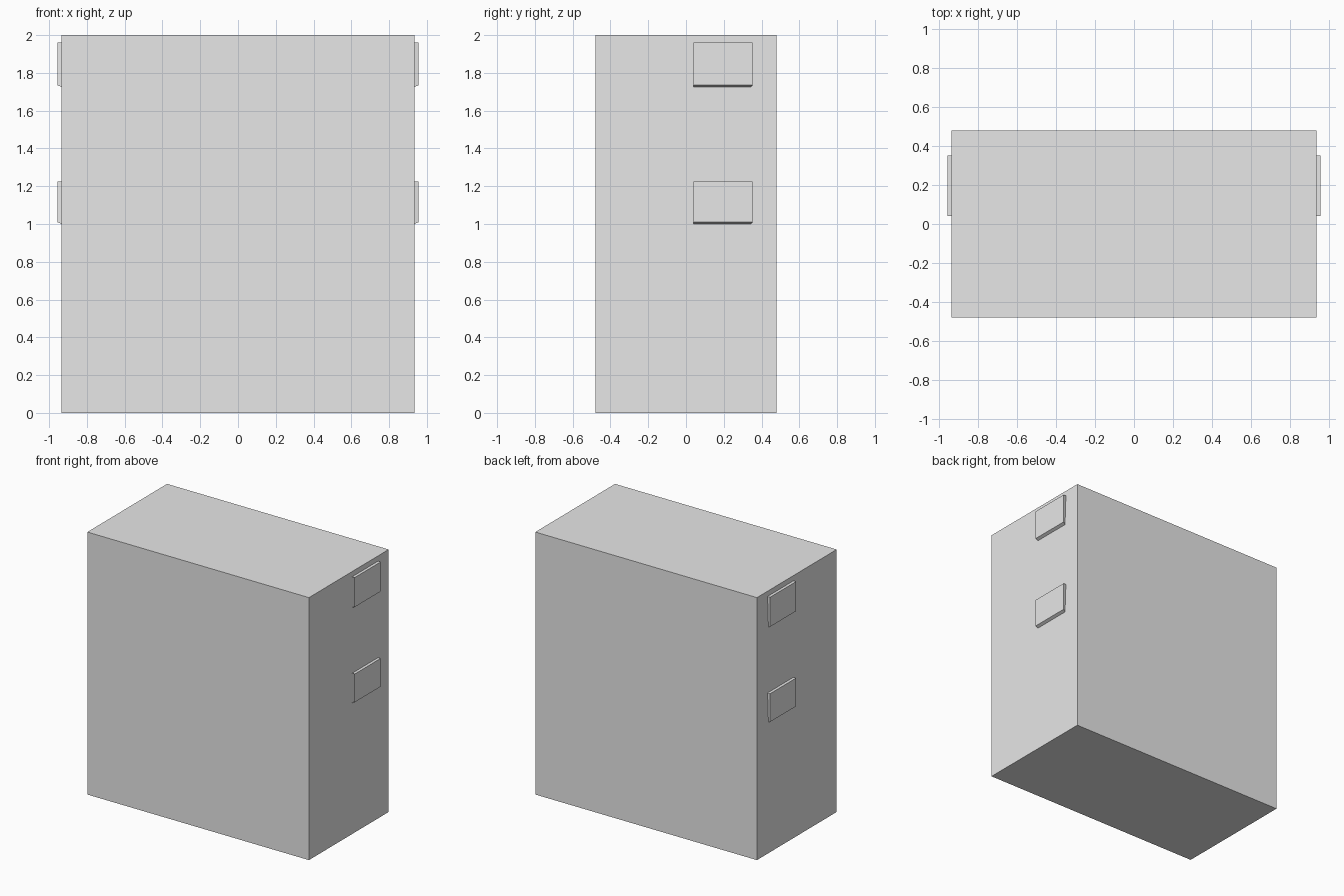
import bpy
import bmesh

cube = bpy.data.objects.get("Cube")
if cube:
    bpy.data.objects.remove(cube, do_unlink=True)

grey = bpy.data.materials.new("plain_grey")
grey.use_nodes = True
colour = (0.8, 0.8, 0.8, 1)
grey.diffuse_color = colour
grey.node_tree.nodes["Principled BSDF"].inputs["Base Color"].default_value = colour


def make_box(name, low, high, shape=None):
    """Box between two corners; shape may edit the bmesh before it is saved."""
    bm = bmesh.new()
    bmesh.ops.create_cube(bm, size=1)
    for v in bm.verts:
        v.co = [low[i] if v.co[i] < 0 else high[i] for i in range(3)]
    if shape:
        shape(bm)
    mesh = bpy.data.meshes.new(name)
    bm.to_mesh(mesh)
    bm.free()
    mesh.materials.append(grey)
    obj = bpy.data.objects.new(name, mesh)
    bpy.context.collection.objects.link(obj)
    return obj


def shape_vent(bm):
    """Slope the underside inward and open the front and the side on the body."""
    bm.normal_update()
    bottom = min(v.co.z for v in bm.verts)
    outer = max(v.co.x for v in bm.verts)
    for v in bm.verts:
        if v.co.z == bottom and v.co.x == outer:
            v.co.z += 0.01
        elif v.co.z == bottom and v.co.y > 0.2:
            v.co.y -= 0.01
    bm.normal_update()
    openings = [f for f in bm.faces if f.normal.y < -0.9 or f.normal.x < -0.9]
    bmesh.ops.delete(bm, geom=openings, context="FACES")


# Main block
body = make_box("body", (-0.934, -0.48, 0), (0.934, 0.48, 2))

# Shallow scoops on both sides, open toward the front
for name, low, high in (("upper_vent", 1.725, 1.96), ("lower_vent", 1.0, 1.225)):
    vent = make_box(name, (0.934, 0.04, low), (0.956, 0.352, high), shape_vent)
    mirror = vent.modifiers.new("both_sides", "MIRROR")
    mirror.use_mirror_merge = False
